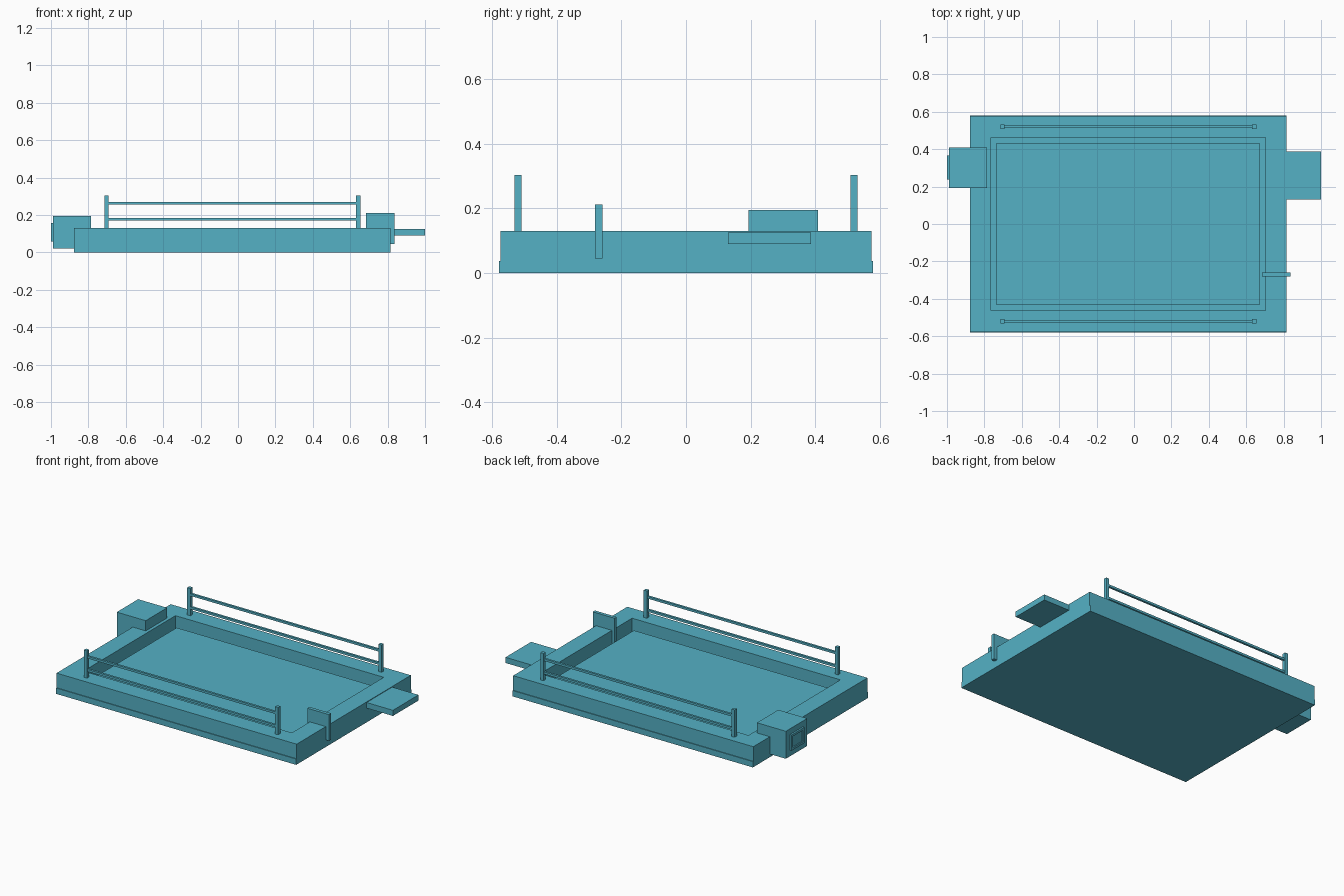
import bpy, bmesh

if "Cube" in bpy.data.objects:
    bpy.data.objects.remove(bpy.data.objects["Cube"])

teal = bpy.data.materials.new("teal")
teal.diffuse_color = (0.09, 0.44, 0.56, 1)
teal.use_nodes = True
teal.node_tree.nodes["Principled BSDF"].inputs["Base Color"].default_value = teal.diffuse_color


def finish(name, bm):
    bmesh.ops.recalc_face_normals(bm, faces=bm.faces)
    mesh = bpy.data.meshes.new(name)
    bm.to_mesh(mesh)
    bm.free()
    mesh.materials.append(teal)
    obj = bpy.data.objects.new(name, mesh)
    bpy.context.collection.objects.link(obj)
    return obj


def add_box(bm, x, y, z):
    verts = bmesh.ops.create_cube(bm, size=1)["verts"]
    for v in verts:
        v.co = [(r[0] + r[1]) / 2 + c * (r[1] - r[0])
                for c, r in zip(v.co, (x, y, z))]
    bm.normal_update()


def box(name, x, y, z):
    bm = bmesh.new()
    add_box(bm, x, y, z)
    return finish(name, bm)


def sink(bm, face, margin, axis, value):
    """Inset a face and push the inner part to a new level along an axis."""
    bmesh.ops.inset_individual(bm, faces=[face], thickness=margin, use_even_offset=True)
    sunk = bmesh.ops.extrude_discrete_faces(bm, faces=[face])["faces"][0]
    for v in sunk.verts:
        v.co[axis] = value


X0, X1 = -0.876, 0.815       # basin outside
TOP = 0.13

# Foundation, slightly wider than the walls
box("base_slab", (X0, X1), (-0.579, 0.579), (0, 0.037))

# Basin wall ring: a block with its top face inset and sunk to the slab
bm = bmesh.new()
add_box(bm, (X0, X1), (-0.574, 0.574), (0.037, TOP))
top = max(bm.faces, key=lambda f: f.calc_center_median().z)
sink(bm, top, 0.112, 2, 0.04)
finish("basin_walls", bm)

# Raised floor with a narrow margin to the walls
box("basin_floor", (-0.735, 0.67), (-0.433, 0.433), (0.037, 0.072))

# Inlet box on the left wall with a recessed mouth
box("inlet_box", (-0.989, -0.785), (0.193, 0.408), (0.02, 0.195))
bm = bmesh.new()
add_box(bm, (-1.0, -0.986), (0.238, 0.365), (0.058, 0.158))
face = min(bm.faces, key=lambda f: f.calc_center_median().x)
sink(bm, face, 0.014, 0, -0.992)
finish("inlet_mouth", bm)

# Outlet shelf and gate plate on the right wall
box("outlet_shelf", (0.80, 1.0), (0.13, 0.387), (0.09, 0.126))
box("gate_plate", (0.685, 0.838), (-0.281, -0.259), (0.045, 0.212))

# Guard rails along both long sides
for side, y in (("front", -0.52), ("back", 0.52)):
    for i, x in enumerate((-0.703, 0.643)):
        box(f"{side}_post_{i}", (x - 0.011, x + 0.011), (y - 0.011, y + 0.011), (TOP, 0.304))
    for level, z in (("lower", 0.178), ("upper", 0.262)):
        box(f"{side}_{level}_rail", (-0.703, 0.643), (y - 0.007, y + 0.007), (z - 0.007, z + 0.007))
